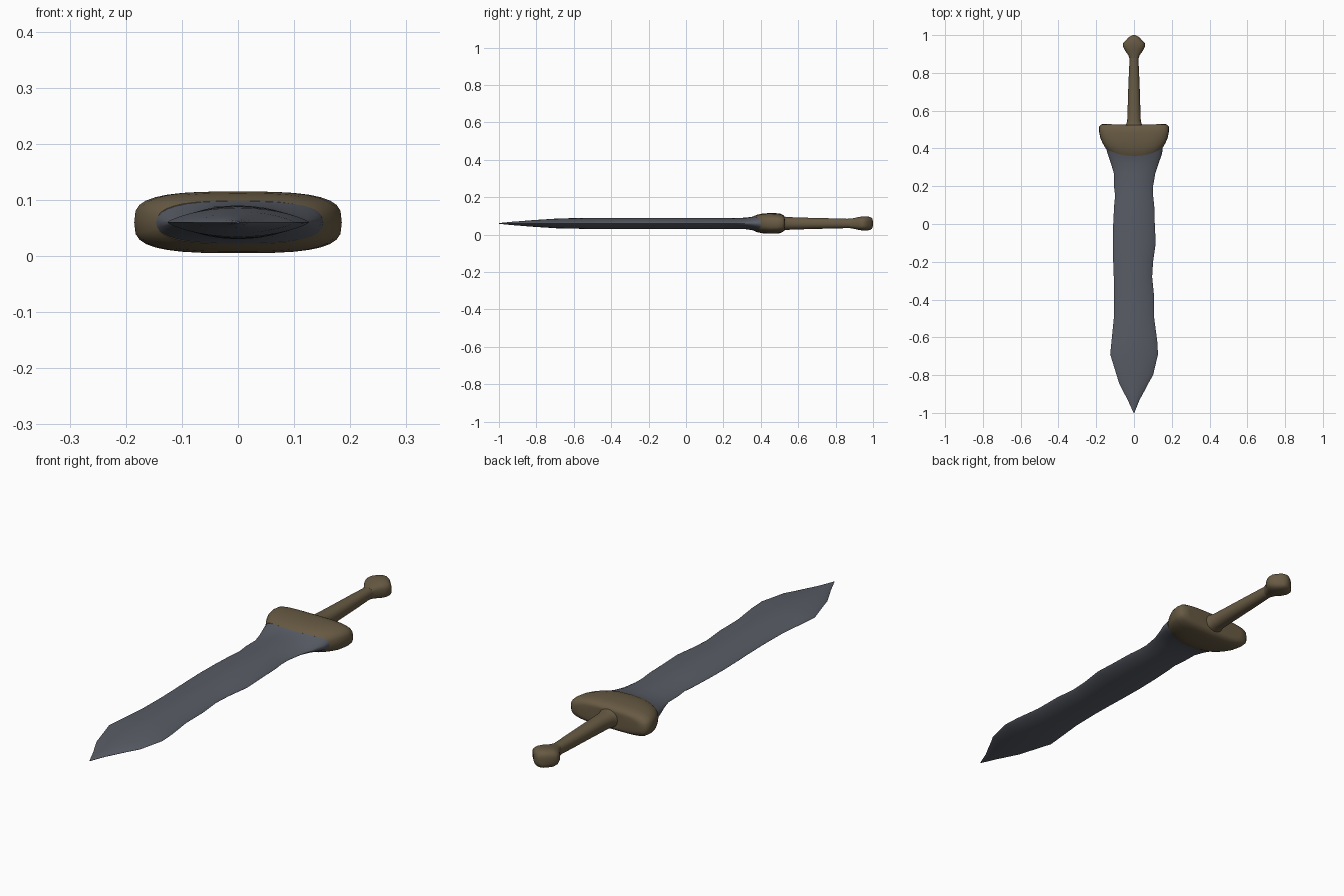
import bpy, bmesh, math

CZ = 0.06  # height of the sword's mid plane


def material(name, rgb):
    m = bpy.data.materials.new(name)
    m.diffuse_color = (*rgb, 1)
    return m


steel = material("dull_steel", (0.098, 0.107, 0.13))
bronze = material("aged_bronze", (0.138, 0.103, 0.057))


def power(v, p):
    return math.copysign(abs(v) ** p, v)


# Skin a row of superellipse sections: (y, left, right, half thickness, a, b, bow)
def loft(name, sections, mat, n=32, angle=50):
    bm = bmesh.new()
    rings = []
    for y, left, right, h, a, b, bow in sections:
        ring = []
        for i in range(n):
            t = 2 * math.pi * i / n
            c, s = power(round(math.cos(t), 6), a), power(round(math.sin(t), 6), b)
            x = c * (right if c > 0 else left)
            ring.append(bm.verts.new((x, y + bow * c * c, CZ + h * s)))
        rings.append(ring)
    for r0, r1 in zip(rings, rings[1:]):
        for i in range(n):
            j = (i + 1) % n
            bm.faces.new((r0[i], r0[j], r1[j], r1[i]))
    bm.faces.new(rings[0])
    bm.faces.new(rings[-1])
    bmesh.ops.recalc_face_normals(bm, faces=bm.faces)
    me = bpy.data.meshes.new(name)
    bm.to_mesh(me)
    bm.free()
    me.materials.append(mat)
    ob = bpy.data.objects.new(name, me)
    bpy.context.collection.objects.link(ob)
    bpy.ops.object.select_all(action='DESELECT')
    ob.select_set(True)
    bpy.context.view_layer.objects.active = ob
    bpy.ops.object.shade_smooth_by_angle(angle=math.radians(angle))
    return ob


# Worn blade: lens section with uneven edges, flaring into the guard
edge = [  # y, left, right, half thickness
    (-1.0, .002, .002, .002), (-.93, .034, .030, .009), (-.89, .055, .052, .012),
    (-.84, .080, .078, .016), (-.80, .092, .101, .019), (-.69, .126, .127, .026),
    (-.62, .119, .123, .028), (-.50, .107, .107, .029), (-.38, .105, .106, .029),
    (-.28, .107, .096, .029), (-.20, .110, .101, .029), (-.10, .112, .115, .030),
    (0.0, .110, .110, .030), (.10, .105, .107, .030), (.15, .100, .101, .029),
    (.20, .106, .101, .029), (.27, .107, .113, .029)]
blade = [(*e, 1, 1.6, 0) for e in edge]
blade += [(.32, .122, .130, .031, .95, 1.3, 0), (.36, .139, .148, .037, .85, 1.0, .01),
          (.375, .147, .152, .042, .75, .85, .025)]
loft("blade", blade, steel)

# Guard: rounded block, bowed toward the hilt along its front edge
guard = [(y, w, w, h, .65, b, bow) for y, w, h, b, bow in (
    (.36, .145, .038, .8, .035), (.378, .155, .046, .75, .03),
    (.405, .167, .052, .7, .025), (.44, .178, .055, .62, .015),
    (.48, .185, .055, .6, .008), (.505, .184, .052, .6, .010),
    (.52, .172, .044, .65, .008), (.525, .14, .034, .7, .004), (.525, .05, .03, 1, 0))]
loft("guard", guard, bronze)

# Grip: slim handle tapering to the pommel
loft("grip", [(y, w, w, h, .9, .9, 0) for y, w, h in (
    (.50, .06, .045), (.525, .043, .037), (.545, .036, .034), (.60, .034, .032),
    (.70, .031, .029), (.80, .027, .027), (.86, .024, .025), (.90, .026, .026))], bronze)

# Pommel: flattened knob
loft("pommel", [(y, w, w, h, .8, .7, 0) for y, w, h in (
    (.875, .024, .025), (.895, .031, .028), (.92, .049, .034), (.94, .058, .037),
    (.957, .057, .038), (.972, .043, .037), (.985, .032, .034),
    (.995, .018, .028), (1.0, .006, .012))], bronze)
